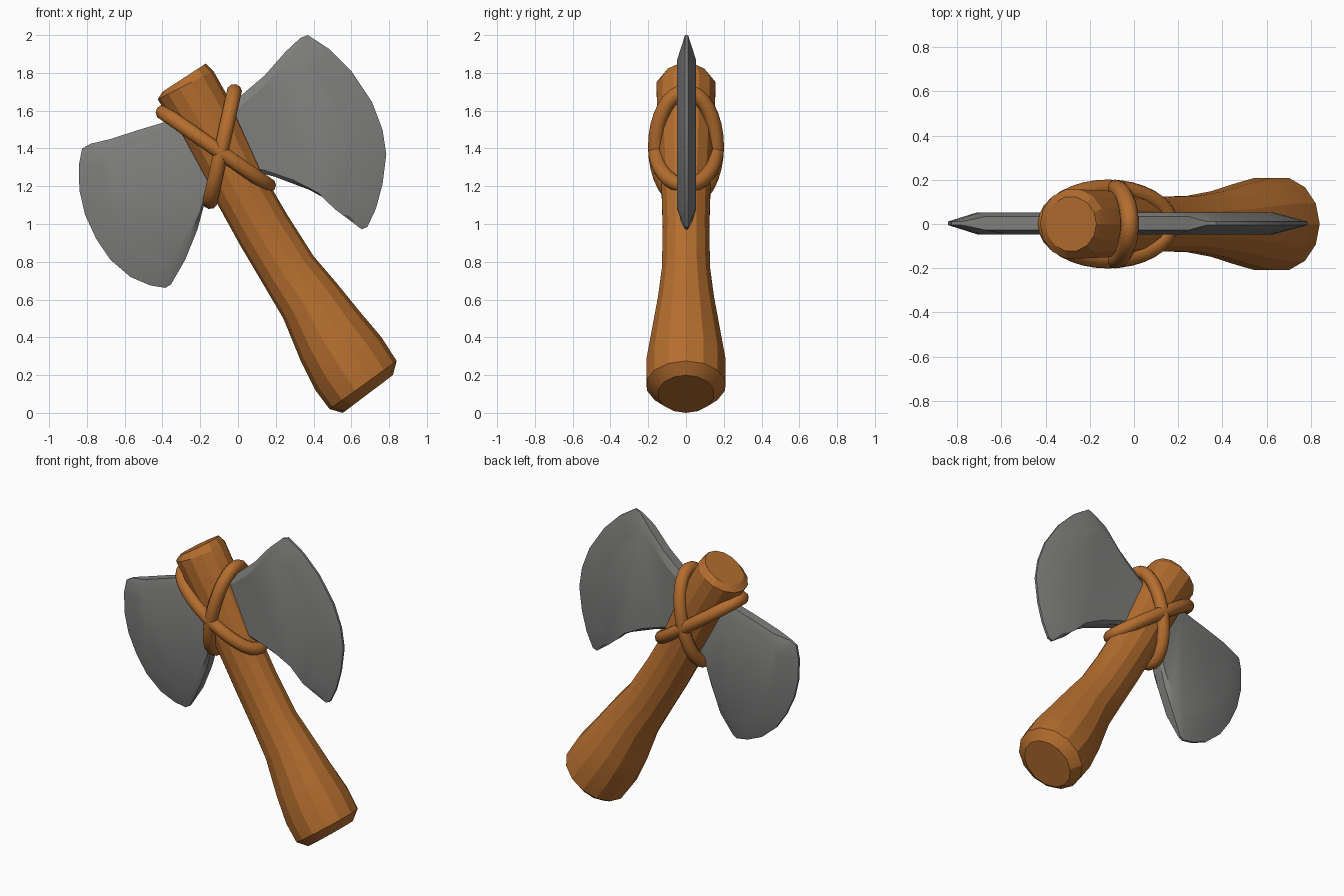
import bpy, bmesh, math
from mathutils import Vector

if "Cube" in bpy.data.objects:
    bpy.data.objects.remove(bpy.data.objects["Cube"])


def material(name, rgb):
    m = bpy.data.materials.new(name)
    m.diffuse_color = (*rgb, 1)
    m.use_nodes = True
    m.node_tree.nodes["Principled BSDF"].inputs["Base Color"].default_value = m.diffuse_color
    return m


WOOD = material("orange wood", (0.46, 0.155, 0.028))
STONE = material("grey stone", (0.21, 0.21, 0.205))


def finish(bm, name, mat, angle):
    bmesh.ops.recalc_face_normals(bm, faces=bm.faces[:])
    me = bpy.data.meshes.new(name)
    bm.to_mesh(me)
    bm.free()
    ob = bpy.data.objects.new(name, me)
    bpy.context.collection.objects.link(ob)
    me.materials.append(mat)
    bpy.ops.object.select_all(action='DESELECT')
    ob.select_set(True)
    bpy.context.view_layer.objects.active = ob
    bpy.ops.object.shade_smooth_by_angle(angle=math.radians(angle))
    return ob


def skin(bm, rings, closed=False):
    n = len(rings[0])
    pairs = list(zip(rings, rings[1:])) + ([(rings[-1], rings[0])] if closed else [])
    for a, b in pairs:
        for i in range(n):
            j = (i + 1) % n
            bm.faces.new((a[i], a[j], b[j], b[i]))


# Handle: rings set across a curved axis (left x, z, right x, z, half depth)
sections = [
    (-0.40, 1.70, -0.17, 1.85, 0.125), (-0.425, 1.66, -0.13, 1.81, 0.16),
    (-0.30, 1.46, -0.016, 1.607, 0.155), (-0.10, 1.09, 0.155, 1.23, 0.132),
    (0.01, 0.89, 0.26, 1.05, 0.126), (0.14, 0.67, 0.40, 0.83, 0.131),
    (0.24, 0.50, 0.52, 0.69, 0.152), (0.33, 0.28, 0.65, 0.53, 0.187),
    (0.41, 0.12, 0.76, 0.40, 0.214), (0.485, 0.02, 0.84, 0.275, 0.213),
    (0.555, 0.0, 0.82, 0.20, 0.15)]
bm = bmesh.new()
SIDES = 14
rings = []
for lx, lz, rx, rz, depth in sections:
    c = Vector((lx + rx, 0, lz + rz)) / 2
    u = Vector((rx - lx, 0, rz - lz)) / 2
    ring = []
    for k in range(SIDES):
        t = math.tau * k / SIDES
        ring.append(bm.verts.new(c + u * math.cos(t) + Vector((0, depth * math.sin(t), 0))))
    rings.append(ring)
skin(bm, rings)
bm.faces.new(rings[0])
bm.faces.new(rings[-1])
finish(bm, "handle", WOOD, 18)


# Blades: outline in x, z with a thin cutting edge rising to a flat cheek
def blade(name, upper, arc, lower, pivot):
    pivot = Vector(pivot)
    pts = [Vector(p) for p in upper + arc + lower]
    first, last = len(upper), len(upper) + len(arc) - 1
    chord = (pts[last] - pts[first]).normalized()
    out = Vector((-chord.y, chord.x))
    if out.dot(pts[first] - pivot) < 0:
        out = -out
    bm = bmesh.new()
    loops = {}
    for side in (-1, 1):
        rim, cheek = [], []
        for i, p in enumerate(pts):
            thick = 0.008 if first <= i <= last else 0.03
            q = p - pivot
            inner = pivot + out * q.dot(out) * 0.83 + chord * q.dot(chord) * 0.77
            rim.append(bm.verts.new((p.x, 0.003 + side * thick, p.y)))
            cheek.append(bm.verts.new((inner.x, 0.003 + side * 0.05, inner.y)))
        bm.faces.new(cheek)
        loops[side] = (rim, cheek)
    skin(bm, [loops[-1][1], loops[-1][0], loops[1][0], loops[1][1]])
    finish(bm, name, STONE, 25)


blade("right_blade",
      [(-0.06, 1.62), (0.01, 1.675), (0.14, 1.785), (0.25, 1.91)],
      [(0.33, 1.985), (0.37, 2.0), (0.485, 1.925), (0.60, 1.81), (0.71, 1.645), (0.765, 1.50),
       (0.785, 1.37), (0.765, 1.21), (0.73, 1.08), (0.685, 0.985), (0.655, 0.972)],
      [(0.617, 1.01), (0.54, 1.09), (0.38, 1.18), (0.195, 1.25), (0.08, 1.28)],
      (-0.10, 1.38))
blade("left_blade",
      [(-0.25, 1.57), (-0.385, 1.54), (-0.52, 1.50), (-0.675, 1.45)],
      [(-0.78, 1.425), (-0.825, 1.40), (-0.842, 1.315), (-0.84, 1.18), (-0.81, 1.05), (-0.75, 0.92),
       (-0.675, 0.81), (-0.57, 0.72), (-0.465, 0.675), (-0.385, 0.662), (-0.355, 0.68)],
      [(-0.28, 0.81), (-0.215, 0.97), (-0.18, 1.10), (-0.10, 1.17)],
      (-0.10, 1.38))


# Bindings: two oval cords crossing round the handle
def binding(name, a, b, depth=0.16, radius=0.041):
    a, b = Vector((a[0], 0, a[1])), Vector((b[0], 0, b[1]))
    c, u = (a + b) / 2, (b - a) / 2
    axis = u.cross(Vector((0, 1, 0))).normalized()
    bm = bmesh.new()
    rings = []
    for k in range(32):
        t = math.tau * k / 32
        p = c + u * math.cos(t) + Vector((0, depth * math.sin(t), 0))
        tangent = -u * math.sin(t) + Vector((0, depth * math.cos(t), 0))
        n = tangent.cross(axis).normalized()
        rings.append([bm.verts.new(p + radius * (n * math.cos(s) + axis * math.sin(s)))
                      for s in (math.tau * j / 10 for j in range(10))])
    skin(bm, rings, closed=True)
    finish(bm, name, WOOD, 60)


binding("falling_binding", (-0.395, 1.59), (0.16, 1.205))
binding("rising_binding", (-0.148, 1.12), (-0.02, 1.70))
